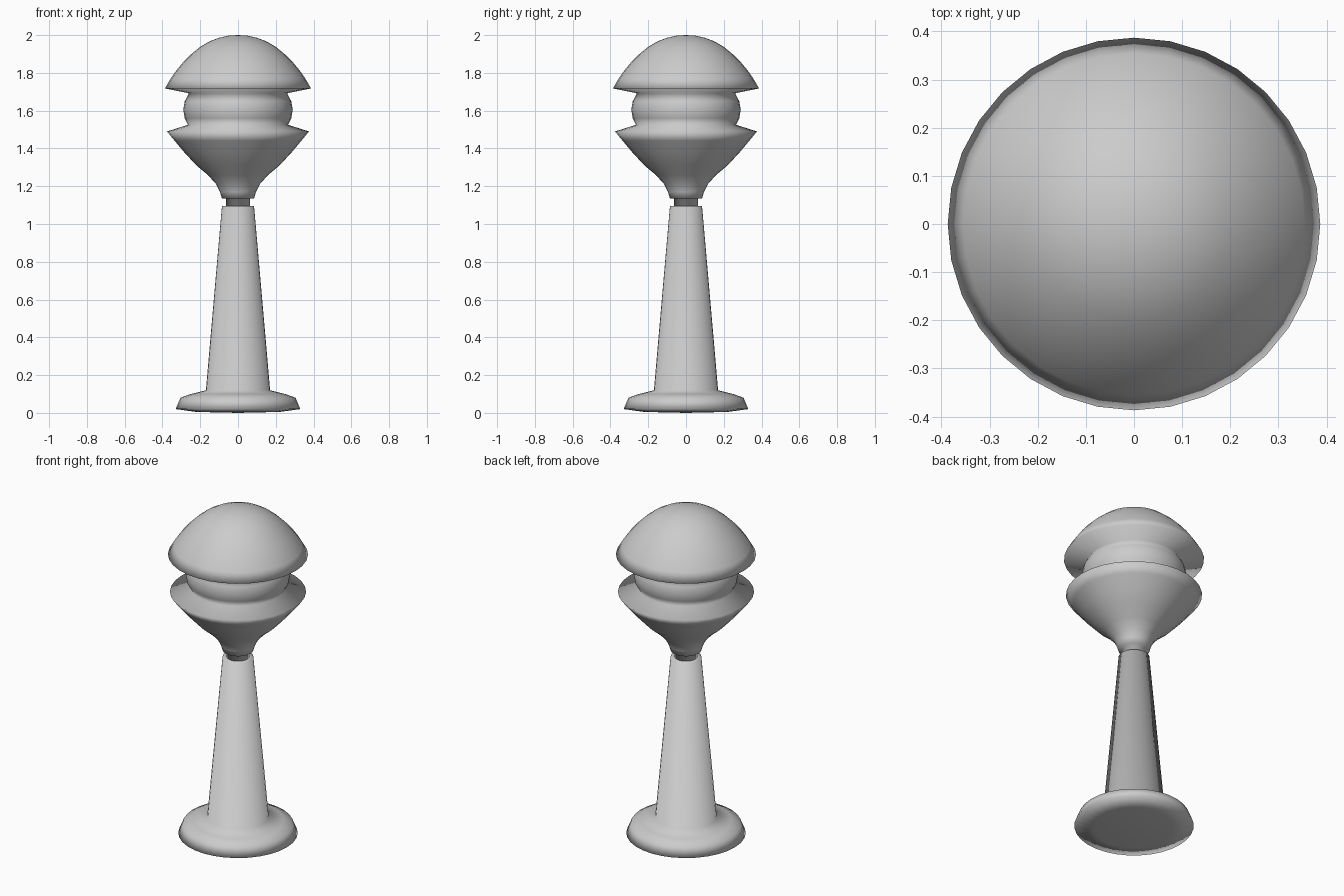
import bpy
import bmesh
from math import cos, sin, tau

cube = bpy.data.objects.get("Cube")
if cube:
    bpy.data.objects.remove(cube, do_unlink=True)

SIDES = 32

grey = bpy.data.materials.new("plain grey")
grey.use_nodes = True
colour = (0.6, 0.6, 0.6, 1)
grey.diffuse_color = colour
grey.node_tree.nodes["Principled BSDF"].inputs["Base Color"].default_value = colour


def lathe(name, profile):
    """Turn a bottom-to-top (radius, height) profile around z."""
    bm = bmesh.new()
    rings = []
    for r, z in profile:
        if r == 0:
            rings.append([bm.verts.new((0, 0, z))] * SIDES)
        else:
            rings.append([bm.verts.new((r * cos(tau * i / SIDES), r * sin(tau * i / SIDES), z))
                          for i in range(SIDES)])
    for low, high in zip(rings, rings[1:]):
        for i in range(SIDES):
            j = (i + 1) % SIDES
            corners = dict.fromkeys((low[i], low[j], high[j], high[i]))
            bm.faces.new(list(corners))
    bmesh.ops.recalc_face_normals(bm, faces=bm.faces)
    mesh = bpy.data.meshes.new(name)
    bm.to_mesh(mesh)
    bm.free()
    mesh.materials.append(grey)
    mesh.shade_smooth()
    obj = bpy.data.objects.new(name, mesh)
    bpy.context.collection.objects.link(obj)
    return obj


# Round foot and tapered column
lathe("foot_and_column", [
    (0, 0), (0.22, 0.005), (0.33, 0.02), (0.305, 0.08), (0.25, 0.1),
    (0.17, 0.12), (0.085, 1.095), (0.06, 1.095), (0, 1.095)])

# Neck, flared cup, globe and domed cap in one turned piece
neck = [(0, 1.09), (0.063, 1.09), (0.063, 1.135)]
cup = [(0.085, 1.135), (0.095, 1.17), (0.115, 1.21), (0.16, 1.26), (0.22, 1.31),
       (0.285, 1.38), (0.335, 1.44), (0.376, 1.49)]
globe = [(0.265, 1.525), (0.282, 1.56), (0.29, 1.605), (0.282, 1.65), (0.26, 1.692)]
cap = [(0.387, 1.718), (0.355, 1.772), (0.325, 1.815), (0.29, 1.857), (0.25, 1.897),
       (0.2, 1.938), (0.15, 1.967), (0.1, 1.986), (0.05, 1.997), (0, 2)]
lathe("lamp_head", neck + cup + globe + cap)
